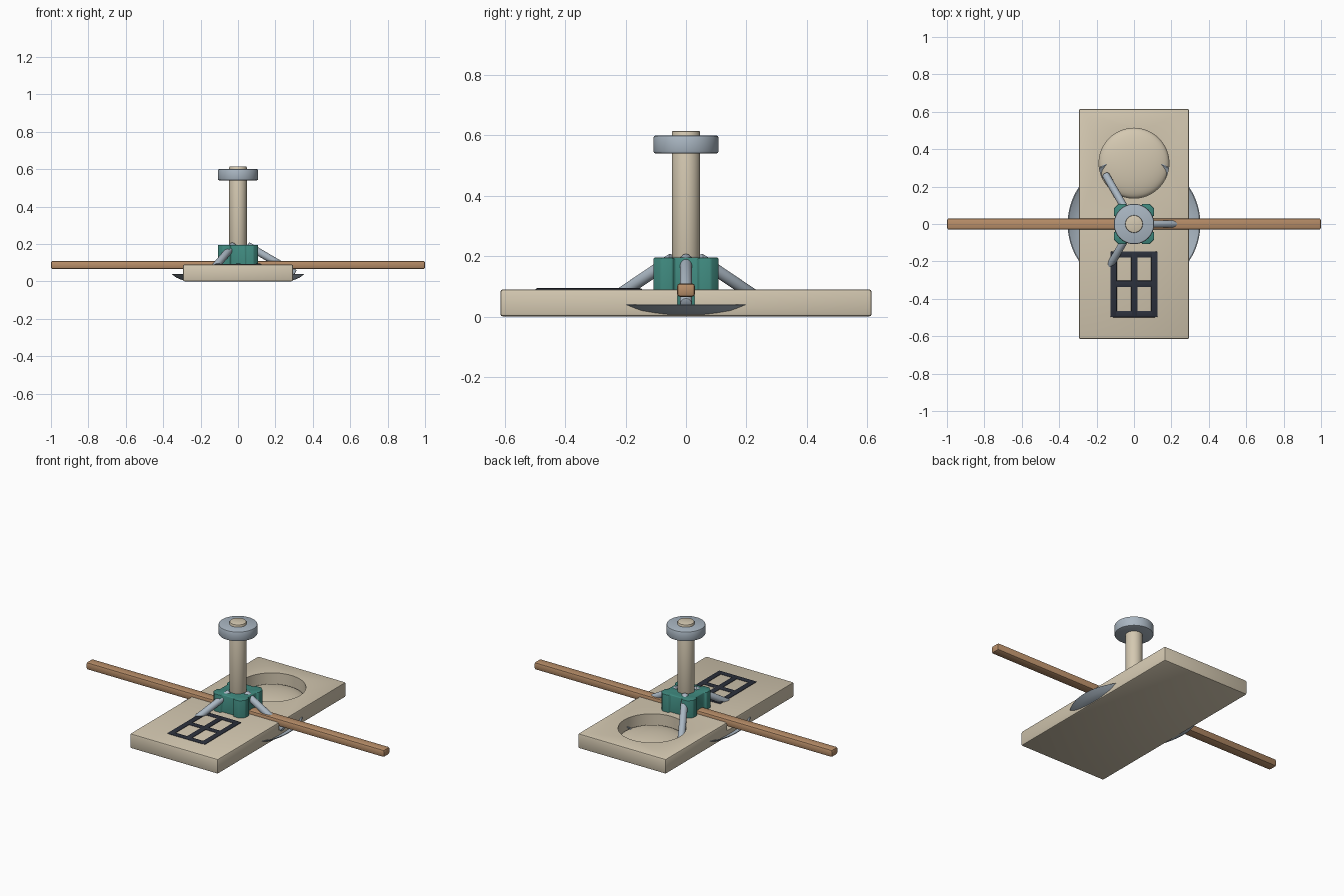
import bpy, bmesh, math
from mathutils import Vector

if "Cube" in bpy.data.objects:
    bpy.data.objects.remove(bpy.data.objects["Cube"])


def material(name, rgb):
    m = bpy.data.materials.new(name)
    m.diffuse_color = (*rgb, 1)
    m.use_nodes = True
    m.node_tree.nodes["Principled BSDF"].inputs["Base Color"].default_value = m.diffuse_color
    return m


CREAM = material("cream", (0.66, 0.58, 0.44))
WOOD = material("wood", (0.48, 0.27, 0.14))
TEAL = material("teal", (0.05, 0.25, 0.21))
STEEL = material("steel", (0.40, 0.47, 0.54))
NAVY = material("dark navy", (0.025, 0.03, 0.045))


def finish(ob, name, mat, bevel=0.0, segments=2, smooth=True):
    ob.name = name
    ob.data.materials.clear()
    ob.data.materials.append(mat)
    bpy.ops.object.select_all(action='DESELECT')
    ob.select_set(True)
    bpy.context.view_layer.objects.active = ob
    if bevel:
        b = ob.modifiers.new("bevel", 'BEVEL')
        b.width, b.segments = bevel, segments
        bpy.ops.object.modifier_apply(modifier=b.name)
    if smooth:
        bpy.ops.object.shade_smooth_by_angle(angle=math.radians(35))
    return ob


def box(name, lo, hi, mat, bevel=0.0, segments=2):
    lo, hi = Vector(lo), Vector(hi)
    bpy.ops.mesh.primitive_cube_add(size=1, location=(lo + hi) / 2)
    ob = bpy.context.object
    ob.scale = hi - lo
    bpy.ops.object.transform_apply(location=False, rotation=False, scale=True)
    return finish(ob, name, mat, bevel, segments)


def rod(name, a, b, radius, mat, bevel=0.0, sides=32):
    a, b = Vector(a), Vector(b)
    bpy.ops.mesh.primitive_cylinder_add(vertices=sides, radius=radius,
                                        depth=(b - a).length, location=(a + b) / 2)
    ob = bpy.context.object
    ob.rotation_euler = (b - a).to_track_quat('Z', 'Y').to_euler()
    return finish(ob, name, mat, bevel)


def lathe(name, profile, mat, center=(0, 0, 0), steps=64):
    bm = bmesh.new()
    vs = [bm.verts.new((r, 0, z)) for r, z in profile]
    es = [bm.edges.new(p) for p in zip(vs, vs[1:])]
    bmesh.ops.spin(bm, geom=vs + es, cent=(0, 0, 0), axis=(0, 0, 1),
                   angle=math.tau, steps=steps, use_merge=True)
    bmesh.ops.remove_doubles(bm, verts=bm.verts, dist=1e-5)
    bmesh.ops.recalc_face_normals(bm, faces=bm.faces)
    me = bpy.data.meshes.new(name)
    bm.to_mesh(me)
    bm.free()
    ob = bpy.data.objects.new(name, me)
    ob.location = center
    bpy.context.collection.objects.link(ob)
    return finish(ob, name, mat)


def cut(target, cutter):
    m = target.modifiers.new("cut", 'BOOLEAN')
    m.operation, m.solver, m.object = 'DIFFERENCE', 'EXACT', cutter
    bpy.context.view_layer.objects.active = target
    bpy.ops.object.modifier_apply(modifier=m.name)
    bpy.data.objects.remove(cutter)


# Base slab with a round recess and a slot for the cross bar
slab = box("base_slab", (-0.295, -0.615, 0), (0.295, 0.615, 0.09), CREAM, 0.009)
cut(slab, rod("recess_cutter", (0, 0.325, 0.01), (0, 0.325, 0.2), 0.187, CREAM, sides=64))
cut(slab, box("slot_cutter", (-0.4, -0.028, 0.04), (0.4, 0.028, 0.2), CREAM))
finish(slab, "base_slab", CREAM)

# Shallow dome lying in the recess
dome = [(0.187 * math.cos(t), 0.012 + 0.045 * math.sin(t))
        for t in (i * math.pi / 24 for i in range(13))]
lathe("recess_dome", dome, CREAM, (0, 0.325, 0))

# Dish under the slab, showing at both sides
lathe("under_dish", [(0, 0.002), (0.27, 0.002), (0.30, 0.007), (0.33, 0.02),
                     (0.355, 0.039), (0.35, 0.04), (0.32, 0.02), (0.27, 0.006),
                     (0, 0.006)], STEEL, steps=96)

# Notched hub block
quarter = [(0.108, -0.083), (0.108, -0.044), (0.094, -0.038),
           (0.094, 0.038), (0.108, 0.044), (0.108, 0.083)]
bm = bmesh.new()
ring = []
for k in range(4):
    c, s = math.cos(k * math.pi / 2), math.sin(k * math.pi / 2)
    ring += [bm.verts.new((x * c - y * s, x * s + y * c, 0.002)) for x, y in quarter]
face = bm.faces.new(ring)
top = bmesh.ops.extrude_face_region(bm, geom=[face])
bmesh.ops.translate(bm, vec=(0, 0, 0.193),
                    verts=[v for v in top["geom"] if isinstance(v, bmesh.types.BMVert)])
bmesh.ops.recalc_face_normals(bm, faces=bm.faces)
mesh = bpy.data.meshes.new("hub_block")
bm.to_mesh(mesh)
bm.free()
hub = bpy.data.objects.new("hub_block", mesh)
bpy.context.collection.objects.link(hub)
finish(hub, "hub_block", TEAL, 0.005)

# Post and its collar
rod("post", (0, 0, 0.15), (0, 0, 0.615), 0.047, CREAM, 0.006, 48)
rod("collar", (0, 0, 0.54), (0, 0, 0.60), 0.108, STEEL, 0.008, 64)

# Long cross bar
box("cross_bar", (-1, -0.03, 0.065), (1, 0.03, 0.11), WOOD, 0.011, 2)

# Three slanted struts
for k in range(3):
    a = k * math.tau / 3
    c, s = math.cos(a), math.sin(a)
    rod(f"strut_{k + 1}", (0.05 * c, 0.05 * s, 0.192),
        (0.305 * c, 0.305 * s, 0.043), 0.02, STEEL, 0.006, 24)

# Window grille set in the slab
for k, x in enumerate((-0.109, 0.002, 0.109)):
    box(f"grille_upright_{k + 1}", (x - 0.018, -0.498, 0.06),
        (x + 0.018, -0.147, 0.094), NAVY, 0.006)
for k, y in enumerate((-0.482, -0.32, -0.163)):
    box(f"grille_crossbar_{k + 1}", (-0.118, y - 0.018, 0.06),
        (0.118, y + 0.018, 0.0935), NAVY, 0.006)
